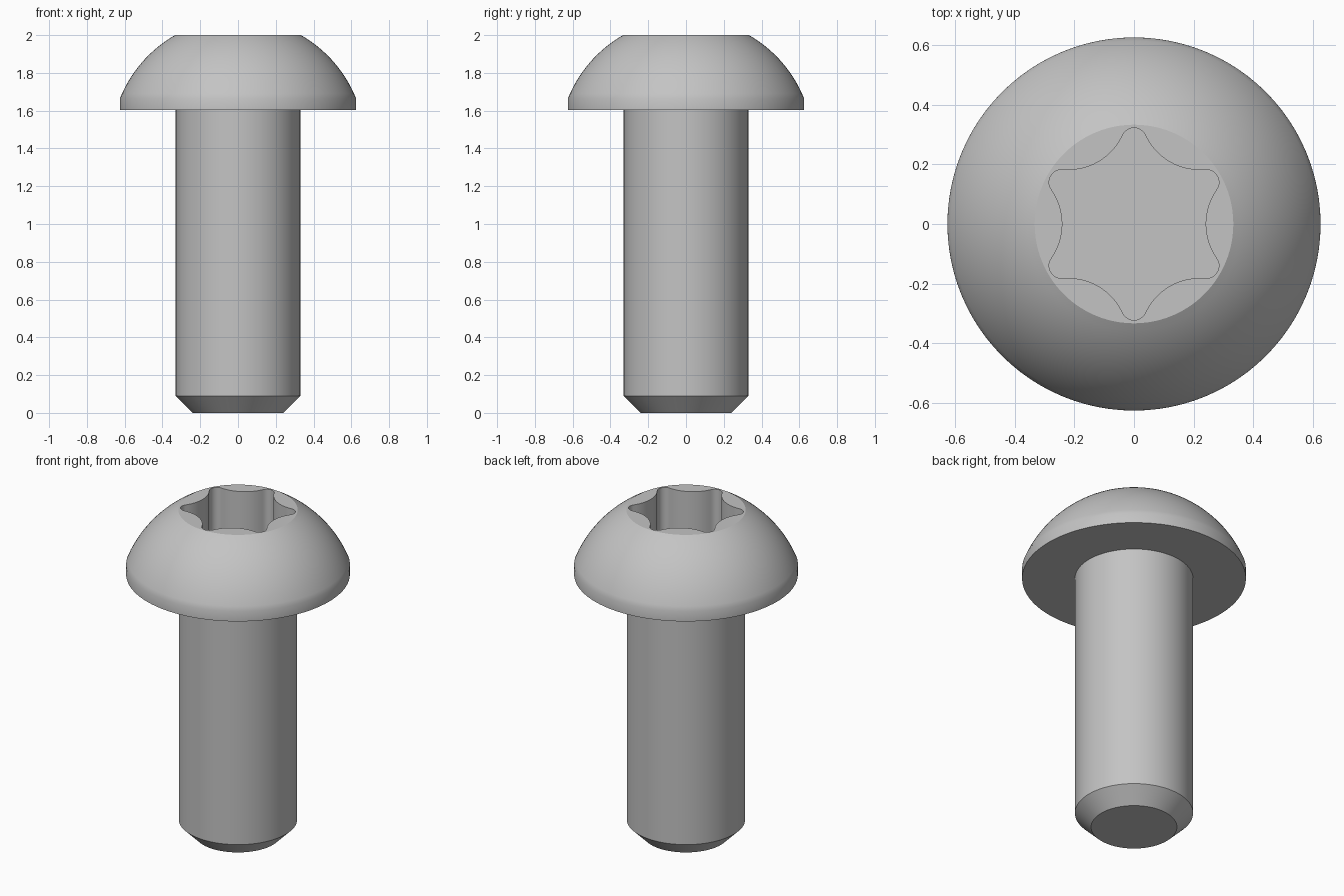
import bpy, bmesh, math
from mathutils import Vector, Matrix

if "Cube" in bpy.data.objects:
    bpy.data.objects.remove(bpy.data.objects["Cube"])

SEGMENTS = 96
steel = bpy.data.materials.new("steel grey")
steel.diffuse_color = (0.55, 0.55, 0.55, 1)
steel.use_nodes = True
steel.node_tree.nodes["Principled BSDF"].inputs["Base Color"].default_value = steel.diffuse_color


def make_object(name, bm):
    bmesh.ops.recalc_face_normals(bm, faces=bm.faces[:])
    mesh = bpy.data.meshes.new(name)
    bm.to_mesh(mesh)
    bm.free()
    mesh.materials.append(steel)
    obj = bpy.data.objects.new(name, mesh)
    bpy.context.collection.objects.link(obj)
    return obj


def revolve(name, profile):
    """Closed solid of revolution from (radius, z) points, capped at both ends."""
    bm = bmesh.new()
    rings = [[bm.verts.new((r * math.cos(a), r * math.sin(a), z))
              for a in (math.tau * i / SEGMENTS for i in range(SEGMENTS))]
             for r, z in profile]
    for low, high in zip(rings, rings[1:]):
        for i in range(SEGMENTS):
            j = (i + 1) % SEGMENTS
            bm.faces.new((low[i], low[j], high[j], high[i]))
    bm.faces.new(rings[0][::-1])
    bm.faces.new(rings[-1])
    return make_object(name, bm)


def arc(cx, cy, r, a0, a1, n):
    return [(cx + r * math.cos(a0 + (a1 - a0) * i / n),
             cy + r * math.sin(a0 + (a1 - a0) * i / n)) for i in range(n + 1)]


# Screw body: chamfered tip, shaft, head rim and spherical dome with flat top
dome_z, dome_r = 1.415, 0.673
dome = arc(0, dome_z, dome_r, math.asin(0.25 / dome_r),
           math.asin(0.585 / dome_r), 16)
screw = revolve("button_head_screw",
                [(0.24, 0), (0.33, 0.09), (0.33, 1.603), (0.625, 1.603)] + dome)

# Six-lobed socket outline: small round tips joined by tangent inward arcs
tip_r, tip_d = 0.042, 0.28
valley_r, valley_d = 0.20, 0.44
tip = Vector((tip_d * math.cos(math.pi / 6), tip_d * math.sin(math.pi / 6)))
to_valley = Vector((valley_d, 0)) - tip
join = math.atan2(to_valley.y, to_valley.x)            # tip centre to valley centre
half = math.pi / 6 - join                              # half sweep of the tip arc
sector = arc(tip.x, tip.y, tip_r, join, join + 2 * half, 10)
upper = Matrix.Rotation(math.pi / 3, 2) @ Vector((valley_d, 0))
start = join + 2 * half + math.pi
sweep = 2 * (start - (math.pi / 3 + math.pi))
sector += arc(upper.x, upper.y, valley_r, start, start - sweep, 14)[1:-1]
outline = [Matrix.Rotation(k * math.pi / 3, 2) @ Vector(p)
           for k in range(6) for p in sector]

# Socket cutter
bm = bmesh.new()
bottom = [bm.verts.new((p.x, p.y, 1.72)) for p in outline]
top = [bm.verts.new((p.x, p.y, 2.2)) for p in outline]
for i in range(len(outline)):
    j = (i + 1) % len(outline)
    bm.faces.new((bottom[i], bottom[j], top[j], top[i]))
bm.faces.new(bottom[::-1])
bm.faces.new(top)
cutter = make_object("socket_cutter", bm)
cutter.hide_render = True

# Cut the socket, then drop the cutter
cut = screw.modifiers.new("socket", "BOOLEAN")
cut.operation = "DIFFERENCE"
cut.solver = "EXACT"
cut.object = cutter
bpy.context.view_layer.objects.active = screw
screw.select_set(True)
bpy.ops.object.modifier_apply(modifier=cut.name)
bpy.data.objects.remove(cutter)

# Smooth round faces, crisp edges
bpy.ops.object.shade_smooth_by_angle(angle=math.radians(28))
